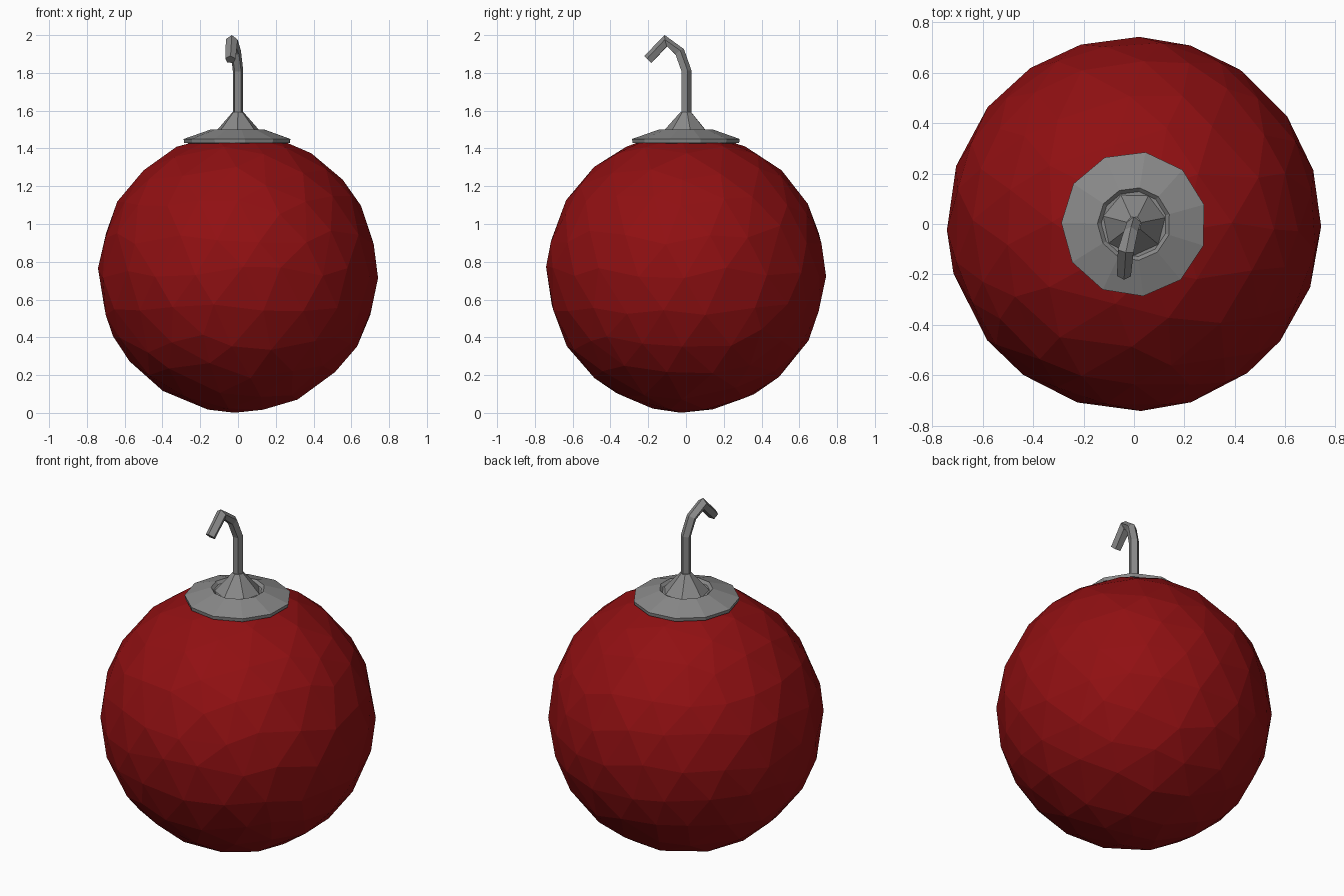
import bpy, bmesh, math, random
from mathutils import Vector

if "Cube" in bpy.data.objects:
    bpy.data.objects.remove(bpy.data.objects["Cube"])

random.seed(4)

def material(name, rgb):
    m = bpy.data.materials.new(name)
    m.diffuse_color = (*rgb, 1)
    m.use_nodes = True
    m.node_tree.nodes["Principled BSDF"].inputs["Base Color"].default_value = m.diffuse_color
    return m

RED = material("deep red", (0.28, 0.005, 0.006))
GREY = material("metal grey", (0.25, 0.25, 0.25))

def finish(bm, name, mat):
    bmesh.ops.recalc_face_normals(bm, faces=bm.faces)
    me = bpy.data.meshes.new(name)
    bm.to_mesh(me)
    bm.free()
    me.materials.append(mat)
    ob = bpy.data.objects.new(name, me)
    bpy.context.collection.objects.link(ob)
    return ob

def loft(bm, rings):
    """Skin a list of rings of points and close both ends."""
    loops = [[bm.verts.new(p) for p in ring] for ring in rings]
    n = len(loops[0])
    for a, b in zip(loops, loops[1:]):
        for i in range(n):
            j = (i + 1) % n
            bm.faces.new((a[i], a[j], b[j], b[i]))
    bm.faces.new(loops[0])
    bm.faces.new(loops[-1])

# Faceted ball: icosphere with its points slid along the surface
R = 0.742
bm = bmesh.new()
bmesh.ops.create_icosphere(bm, subdivisions=3, radius=R)
for v in bm.verts:
    jitter = Vector([random.uniform(-0.035, 0.035) for _ in range(3)])
    v.co = (v.co + jitter).normalized() * R
    v.co.z += R
finish(bm, "ball", RED)

# Cap: shallow flared disc, recessed in the middle
def circle(r, z, n, turn=0.0):
    return [(r * math.cos(turn + math.tau * i / n),
             r * math.sin(turn + math.tau * i / n), z) for i in range(n)]

bm = bmesh.new()
loft(bm, [circle(r, z, 11, 0.27) for r, z in
          [(0.25, 1.425), (0.285, 1.43), (0.288, 1.45), (0.145, 1.5), (0.13, 1.485)]])
finish(bm, "cap", GREY)

# Cone rising out of the recess
bm = bmesh.new()
loft(bm, [circle(r, z, 7, 0.2) for r, z in [(0.13, 1.48), (0.03, 1.592)]])
finish(bm, "cap_cone", GREY)

# Hook: five-sided rod bent forward
path = [Vector(p) for p in [(0, 0, 1.58), (0, 0, 1.81), (-0.012, -0.035, 1.91),
                            (-0.033, -0.105, 1.968), (-0.04, -0.2, 1.87)]]
rings = []
for i, p in enumerate(path):
    a, b = path[max(i - 1, 0)], path[min(i + 1, len(path) - 1)]
    t = (b - a).normalized()
    u = Vector((1, 0, 0))
    u = (u - t * u.dot(t)).normalized()
    w = t.cross(u)
    r = 0.033 if i == 3 else 0.029
    rings.append([p + u * r * math.cos(math.tau * k / 5 + 0.3)
                  + w * r * math.sin(math.tau * k / 5 + 0.3) for k in range(5)])
bm = bmesh.new()
loft(bm, rings)
finish(bm, "hook", GREY)
